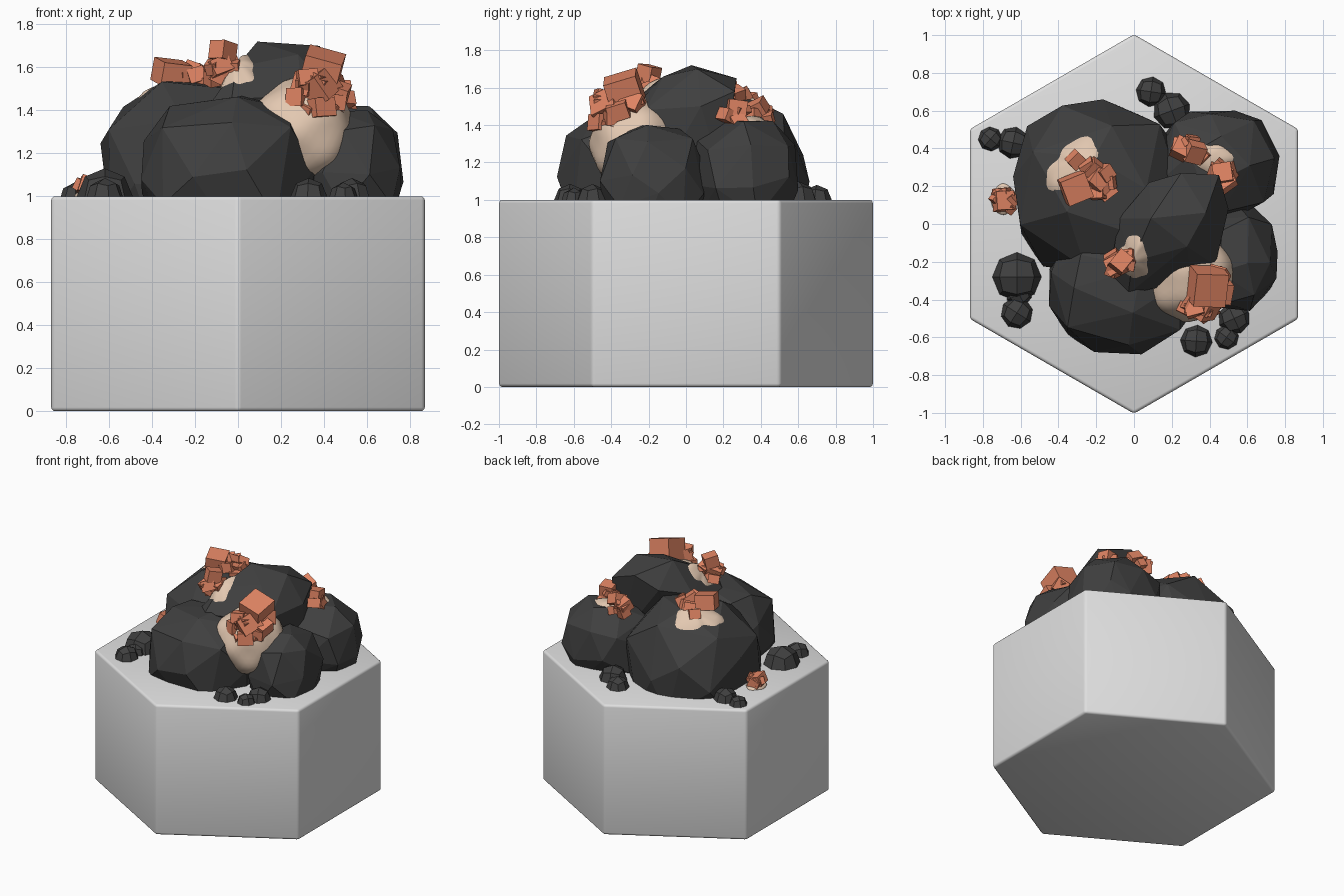
import bpy, bmesh, math, random
from mathutils import Vector, Matrix, Euler
from mathutils.bvhtree import BVHTree

if "Cube" in bpy.data.objects:
    bpy.data.objects.remove(bpy.data.objects["Cube"])


def material(name, rgb):
    m = bpy.data.materials.new(name)
    m.diffuse_color = (*rgb, 1)
    m.use_nodes = True
    m.node_tree.nodes["Principled BSDF"].inputs["Base Color"].default_value = m.diffuse_color
    return m


GREY = material("light grey stone", (0.74, 0.74, 0.74))
DARK = material("dark rock", (0.05, 0.05, 0.05))
COPPER = material("copper ore", (0.74, 0.23, 0.125))
BEIGE = material("beige crust", (0.77, 0.58, 0.44))


def add(name, bm, mat, smooth=False):
    bmesh.ops.recalc_face_normals(bm, faces=bm.faces)
    me = bpy.data.meshes.new(name)
    bm.to_mesh(me)
    bm.free()
    me.materials.append(mat)
    for p in me.polygons:
        p.use_smooth = smooth
    ob = bpy.data.objects.new(name, me)
    bpy.context.collection.objects.link(ob)
    return ob


# hexagonal base with softened edges
bm = bmesh.new()
R = 1.004
ring = [bm.verts.new((R * math.sin(i * math.pi / 3), R * math.cos(i * math.pi / 3), 0)) for i in range(6)]
face = bm.faces.new(ring)
top = bmesh.ops.extrude_face_region(bm, geom=[face])["geom"]
bmesh.ops.translate(bm, verts=[v for v in top if isinstance(v, bmesh.types.BMVert)], vec=(0, 0, 1))
if not face.is_valid or len(bm.faces) < 8:
    bm.faces.new(ring)
bmesh.ops.recalc_face_normals(bm, faces=bm.faces)
bmesh.ops.bevel(bm, geom=bm.edges[:], offset=0.018, segments=3, profile=0.5, affect='EDGES')
add("hexagonal_base", bm, GREY, True)

# boulders: faceted convex hulls of a few points, cut at the base top
verts_all, faces_all = [], []


def hull(name, points):
    bm = bmesh.new()
    for p in points:
        bm.verts.new(p)
    res = bmesh.ops.convex_hull(bm, input=bm.verts[:])
    junk = set(res["geom_interior"]) | set(res["geom_unused"])
    bmesh.ops.delete(bm, geom=[g for g in junk if isinstance(g, bmesh.types.BMVert)], context='VERTS')
    bmesh.ops.bisect_plane(bm, geom=bm.verts[:] + bm.edges[:] + bm.faces[:],
                           plane_co=(0, 0, 0.99), plane_no=(0, 0, 1), clear_inner=True)
    bm.verts.index_update()
    n = len(verts_all)
    verts_all.extend(v.co.copy() for v in bm.verts)
    faces_all.extend([v.index + n for v in f.verts] for f in bm.faces)
    add(name, bm, DARK)


def boulder(name, xr, yr, zr, seed, count=30):
    # jittered spiral of points on a boxy sphere, fitted to the given ranges
    rnd = random.Random(seed)
    rot = Euler([rnd.uniform(0, 6) for _ in range(3)]).to_matrix()
    pts = []
    for i in range(count):
        z = 1 - (2 * i + 1) / count
        a, r = i * 2.39996, math.sqrt(1 - z * z)
        d = rot @ Vector((r * math.cos(a), r * math.sin(a), z))
        d = (d + Vector([rnd.uniform(-.12, .12) for _ in range(3)])).normalized()
        pts.append(d * sum(abs(c) ** 2.5 for c in d) ** (-1 / 2.5))
    for k, (a, b) in enumerate((xr, yr, zr)):
        lo, hi = min(p[k] for p in pts), max(p[k] for p in pts)
        for p in pts:
            p[k] = a + (p[k] - lo) / (hi - lo) * (b - a)
    hull(name, pts)


boulder("left_boulder", (-.64, .25), (-.28, .66), (.65, 1.54), 3)
boulder("front_boulder", (-.45, .36), (-.69, .03), (.75, 1.47), 5)
boulder("right_boulder", (.3, .76), (-.46, .11), (.8, 1.4), 11)
boulder("back_boulder", (.1, .77), (.03, .6), (.8, 1.43), 14)
hull("top_boulder", [(.09, .03, 1.72), (.38, .06, 1.7), (.28, -.12, 1.66), (.25, .27, 1.65), (.45, .26, 1.58),
                     (.5, .08, 1.5), (.43, -.22, 1.48), (.3, -.3, 1.47), (-.03, -.37, 1.45), (-.13, -.28, 1.43),
                     (-.08, .03, 1.5), (.08, .22, 1.56), (-.01, -.2, 1.6), (.2, 0, 1.0), (.42, .2, 1.1),
                     (.42, -.15, 1.1), (0, -.1, 1.1)])
tree = BVHTree.FromPolygons(verts_all, faces_all)

# pebbles: rounded cubes half sunk in the base
PEBBLES = [(-.62, -.28, .13), (-.61, -.37, .07), (-.62, -.47, .085), (.33, -.62, .085),
           (.53, -.5, .085), (.49, -.6, .065), (.09, .7, .08), (.2, .6, .1),
           (-.76, .45, .065), (-.64, .43, .085)]
for i, (x, y, r) in enumerate(PEBBLES):
    bm = bmesh.new()
    bmesh.ops.create_cube(bm, size=2)
    bmesh.ops.subdivide_edges(bm, edges=bm.edges[:], cuts=1, use_grid_fill=True)
    turn = Matrix.Rotation(i * 0.5 if i else 0, 3, 'Z')
    for v in bm.verts:
        v.co = turn @ v.co.normalized() * r + Vector((x, y, 1))
        v.co.z = max(v.co.z, 0.99)
    bmesh.ops.remove_doubles(bm, verts=bm.verts[:], dist=1e-5)
    add(f"pebble_{i + 1}", bm, DARK)


# crust patches: irregular discs draped over the boulders
def crust(name, centre, normal, ru, rv, turn, lift=0.03):
    n = Vector(normal).normalized()
    u = Matrix.Rotation(turn, 3, n) @ n.cross(Vector((0, 1, 0))).normalized()
    w = n.cross(u)
    bm = bmesh.new()
    rings, seg, prev = 8, 36, None

    def drape(p, t):
        hit = tree.ray_cast(p + n, -n, 2)[0] or p
        return bm.verts.new(hit + n * (lift * (1 - t ** 3) - 0.008))
    c = Vector(centre)
    mid = drape(c, 0)
    for k in range(1, rings + 1):
        t = k / rings
        cur = []
        for s in range(seg):
            a = math.tau * s / seg
            q = t * (1 + .13 * math.sin(2 * a + turn) + .1 * math.sin(3 * a + 2) + .05 * math.sin(7 * a))
            cur.append(drape(c + u * (ru * q * math.cos(a)) + w * (rv * q * math.sin(a)), t))
        for s in range(seg):
            e = (s + 1) % seg
            bm.faces.new((mid, cur[s], cur[e]) if prev is None else (prev[s], cur[s], cur[e], prev[e]))
        prev = cur
    add(name, bm, BEIGE, True)


crust("left_crust", (-.32, .31, 1.5), (-.1, .1, 1), .17, .13, .6)
crust("top_crust", (-.01, -.18, 1.59), (-.25, -.1, 1), .1, .125, .3)
crust("back_crust", (.41, .35, 1.42), (.05, .1, 1), .12, .08, -.5)


# crust lumps: smooth wobbly ellipsoids
def lump(name, centre, radii):
    bm = bmesh.new()
    bmesh.ops.create_icosphere(bm, subdivisions=4, radius=1)
    for v in bm.verts:
        k = 1 + .04 * math.sin(5 * v.co.x + 2) * math.cos(6 * v.co.z) + .03 * math.sin(7 * v.co.y)
        v.co = Vector(centre) + Vector(a * b * k for a, b in zip(v.co, radii))
    add(name, bm, BEIGE, True)


lump("front_crust", (.29, -.27, 1.3), (.25, .245, .24))
lump("ground_crust", (-.69, .13, 1), (.07, .08, .025))


# copper clusters: main blocks (x, y, z, size) plus a scatter of small ones
def cluster(name, blocks, centre, spread, count, size, seed):
    rnd = random.Random(seed)
    items = list(blocks)
    for _ in range(count):
        p = [c + s * rnd.uniform(-1, 1) for c, s in zip(centre, spread)]
        items.append((*p, size * rnd.uniform(.7, 1.25)))
    bm = bmesh.new()
    for x, y, z, s in items:
        rot = Euler((rnd.uniform(-.5, .5), rnd.uniform(-.5, .5), rnd.uniform(0, 1.5))).to_matrix().to_4x4()
        scale = Matrix.Diagonal((s, s * rnd.uniform(.75, 1), s * rnd.uniform(.7, .95), 1))
        bmesh.ops.create_cube(bm, size=1, matrix=Matrix.Translation((x, y, z)) @ rot @ scale)
    add(name, bm, COPPER)


cluster("front_copper", [(.39, -.33, 1.585, .18), (.32, -.41, 1.52, .12), (.46, -.36, 1.48, .11),
                         (.38, -.45, 1.41, .11), (.37, -.41, 1.5, .15), (.28, -.43, 1.46, .1),
                         (.45, -.4, 1.44, .09), (.33, -.45, 1.4, .08), (.44, -.29, 1.52, .11)],
        (.37, -.415, 1.47), (.09, .04, .08), 10, .085, 21)
cluster("left_copper", [(-.31, .19, 1.575, .14), (-.2, .23, 1.56, .11), (-.14, .22, 1.55, .08),
                        (-.31, .34, 1.53, .08), (-.24, .3, 1.55, .08)],
        (-.23, .23, 1.54), (.09, .07, .03), 7, .075, 22)
cluster("top_copper", [(-.07, -.2, 1.675, .1), (-.09, -.22, 1.6, .1), (-.03, -.17, 1.62, .07),
                       (-.11, -.18, 1.55, .08)],
        (-.07, -.2, 1.58), (.05, .05, .05), 8, .065, 23)
cluster("back_copper", [(.25, .4, 1.47, .1), (.32, .38, 1.49, .1), (.36, .36, 1.45, .07)],
        (.28, .4, 1.45), (.06, .04, .03), 4, .065, 24)
cluster("back_right_copper", [(.47, .27, 1.49, .1), (.49, .22, 1.45, .09)],
        (.46, .26, 1.45), (.05, .06, .04), 5, .07, 25)
cluster("ground_copper", [(-.69, .12, 1.045, .1), (-.7, .16, 1.03, .08)],
        (-.69, .13, 1.035), (.04, .05, .015), 6, .06, 26)
